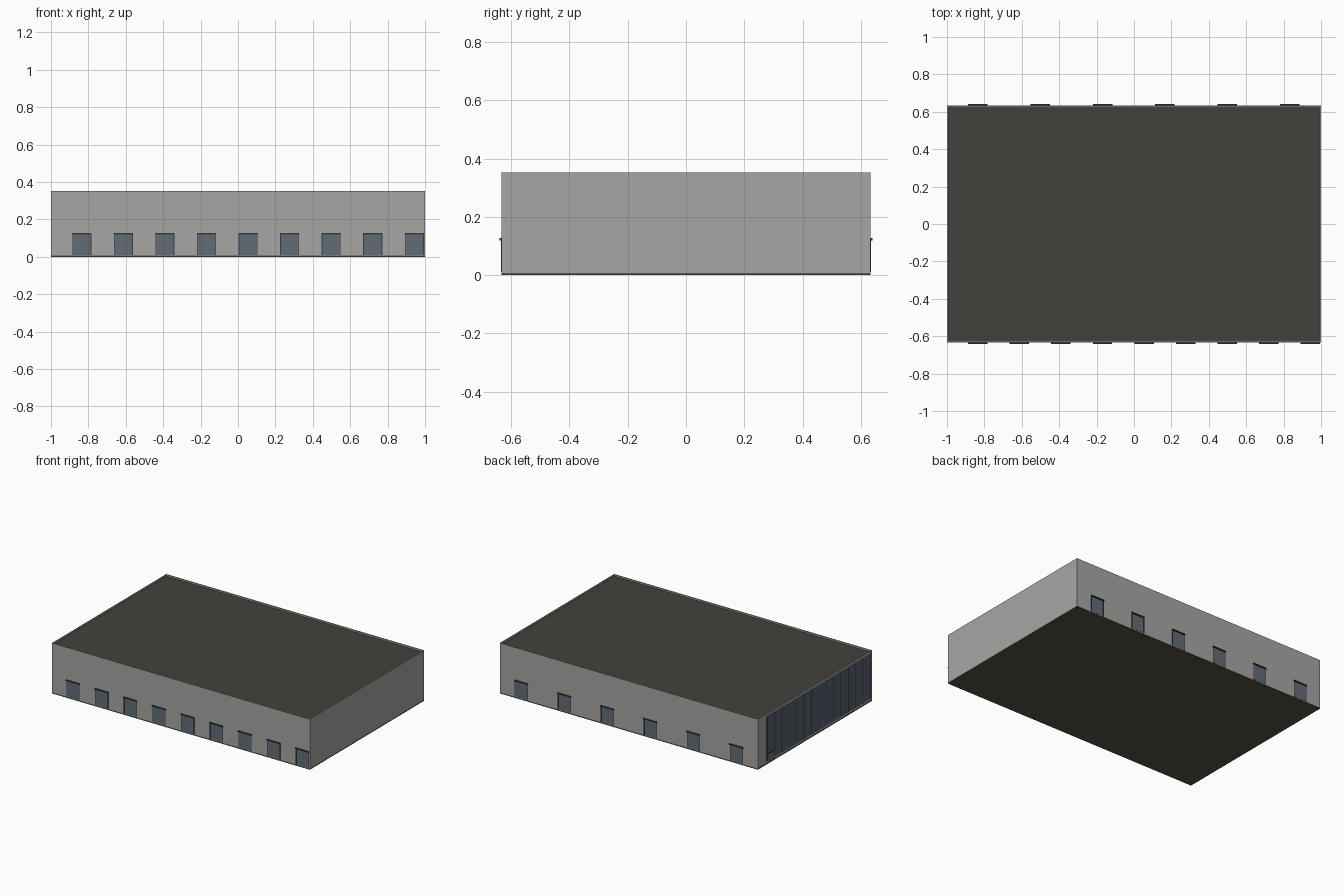
import bpy

if "Cube" in bpy.data.objects:
    bpy.data.objects.remove(bpy.data.objects["Cube"])

W, D, H = 1.0, 0.633, 0.353      # half length, half depth, height


def mat(name, c):
    m = bpy.data.materials.new(name)
    m.diffuse_color = (*c, 1)
    m.use_nodes = True
    m.node_tree.nodes["Principled BSDF"].inputs["Base Color"].default_value = m.diffuse_color
    return m


WALL = mat("wall_grey", (0.38, 0.38, 0.37))
DARK = mat("roof_dark", (0.055, 0.053, 0.045))
STEEL = mat("door_slate", (0.12, 0.15, 0.18))
GLASS = mat("glass_slate", (0.09, 0.12, 0.15))
TRIM = mat("trim_dark", (0.04, 0.045, 0.05))
BASE = mat("base_brown", (0.10, 0.085, 0.065))


def box(name, x, y, z, m):
    """Box from (min, max) pairs."""
    bpy.ops.mesh.primitive_cube_add(size=1, location=[sum(p) / 2 for p in (x, y, z)])
    o = bpy.context.object
    o.name = name
    o.scale = [p[1] - p[0] for p in (x, y, z)]
    bpy.ops.object.transform_apply(location=False, rotation=False, scale=True)
    o.data.materials.append(m)
    return o


# Floor slab and main block, with the roof sunk behind a thin parapet
T, ROOF = 0.007, 0.342
box("floor_slab", (-W, W), (-D, D), (0, 0.008), BASE)
for s, n in ((-1, "front"), (1, "back")):
    y = sorted((s * D, s * (D - T)))
    box(n + "_wall", (-W, W), y, (0.008, H), WALL)
for s, n in ((-1, "left"), (1, "right")):
    x = sorted((s * (W - 0.001 * (s < 0)), s * (W - T)))
    box(n + "_wall", x, (-D + T, D - T), (0.008, H), WALL)
box("roof", (-W + T, W - T), (-D + T, D - T), (ROOF - 0.01, ROOF), DARK)


# Dock doors with a seal frame and small canopy
def dock(name, cx, s):
    def out(d):
        return sorted((s * (D - 0.002), s * (D + d)))
    box(name + "_door", (cx - 0.047, cx + 0.047), out(0.001), (0.01, 0.12), STEEL)
    for k in (-1, 1):
        e = cx + k * 0.049
        box(name + "_jamb", (e - 0.002, e + 0.002), out(0.002), (0.01, 0.12), TRIM)
    box(name + "_canopy", (cx - 0.052, cx + 0.052), out(0.008), (0.119, 0.127), TRIM)


for i in range(9):
    dock(f"front_dock_{i}", -0.835 + i * 0.2222, -1)
for i in range(6):
    dock(f"back_dock_{i}", -0.835 + i * 0.3335, 1)

# Glazed left end with vertical mullions
box("end_glazing", (-W + 0.0003, -W + 0.004), (-0.615, 0.53), (0.02, 0.335), GLASS)
N = 14
for i in range(N + 1):
    y = -0.615 + i * 1.145 / N
    box(f"mullion_{i}", (-W, -W + 0.004), (y - 0.004, y + 0.004), (0.02, 0.335), TRIM)

# Entrance door in the glazed end
box("entry_door", (-W - 0.0005, -W + 0.003), (0.45, 0.51), (0.01, 0.065), STEEL)
box("entry_canopy", (-W - 0.001, -W + 0.003), (0.44, 0.52), (0.065, 0.073), TRIM)
